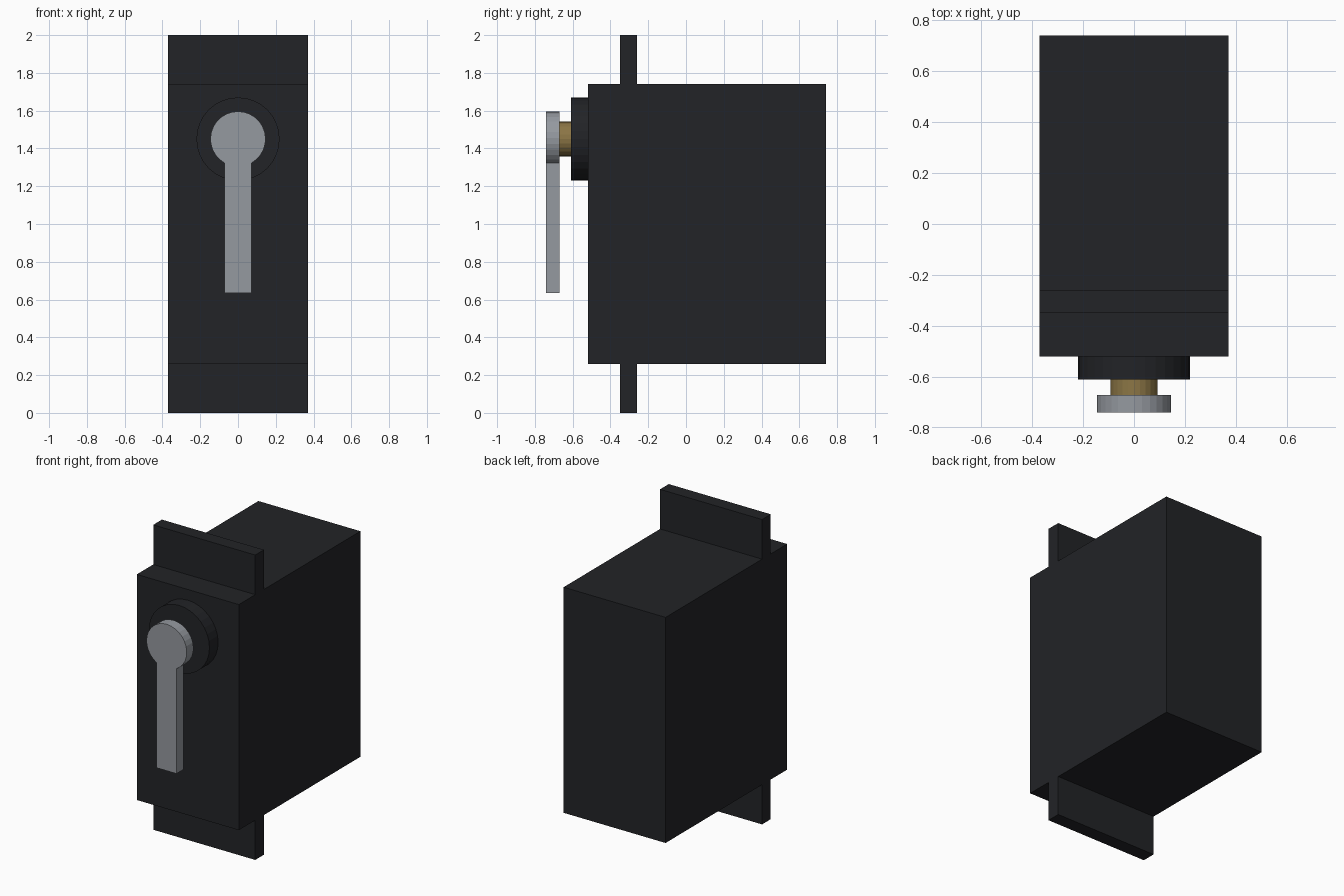
import bpy, bmesh, math

if "Cube" in bpy.data.objects:
    bpy.data.objects.remove(bpy.data.objects["Cube"])


def material(name, rgb):
    m = bpy.data.materials.new(name)
    m.diffuse_color = (*rgb, 1)
    m.use_nodes = True
    m.node_tree.nodes["Principled BSDF"].inputs["Base Color"].default_value = m.diffuse_color
    return m


BLACK = material("black_plastic", (0.016, 0.017, 0.020))
BRASS = material("brass", (0.26, 0.18, 0.06))
GREY = material("grey_plastic", (0.30, 0.32, 0.35))
AXIS_Z = 1.45


def extrude_y(name, outline, y0, y1, mat):
    """Solid from an x-z outline, running from y0 to y1."""
    bm = bmesh.new()
    face = bm.faces.new([bm.verts.new((x, y0, z)) for x, z in outline])
    new = bmesh.ops.extrude_face_region(bm, geom=[face])["geom"]
    bmesh.ops.translate(bm, vec=(0, y1 - y0, 0),
                        verts=[g for g in new if isinstance(g, bmesh.types.BMVert)])
    bmesh.ops.recalc_face_normals(bm, faces=bm.faces)
    mesh = bpy.data.meshes.new(name)
    bm.to_mesh(mesh)
    bm.free()
    mesh.materials.append(mat)
    obj = bpy.data.objects.new(name, mesh)
    bpy.context.collection.objects.link(obj)
    return obj


def rect(half, z0, z1):
    return [(-half, z0), (half, z0), (half, z1), (-half, z1)]


def arc(r, start=0.0, sweep=math.tau, n=32):
    closed = abs(sweep - math.tau) < 1e-6
    count = n if closed else n + 1
    return [(r * math.cos(start + sweep * i / n),
             AXIS_Z + r * math.sin(start + sweep * i / n)) for i in range(count)]


# Case and its two mounting tabs
extrude_y("case", rect(0.37, 0.26, 1.74), -0.52, 0.74, BLACK)
for name, z0, z1 in (("lower_tab", 0, 0.26), ("upper_tab", 1.74, 2)):
    extrude_y(name, rect(0.37, z0, z1), -0.35, -0.26, BLACK)

# Round boss and output shaft
extrude_y("boss", arc(0.22), -0.61, -0.52, BLACK)
extrude_y("output_shaft", arc(0.092, n=24), -0.67, -0.61, BRASS)

# Lever: round hub running into a straight arm, as one outline
R, W = 0.146, 0.072
a = math.acos(W / R)
hub = arc(R, -a, math.pi + 2 * a, 24)
extrude_y("lever", hub + [(-W, 0.635), (W, 0.635)], -0.74, -0.67, GREY)
